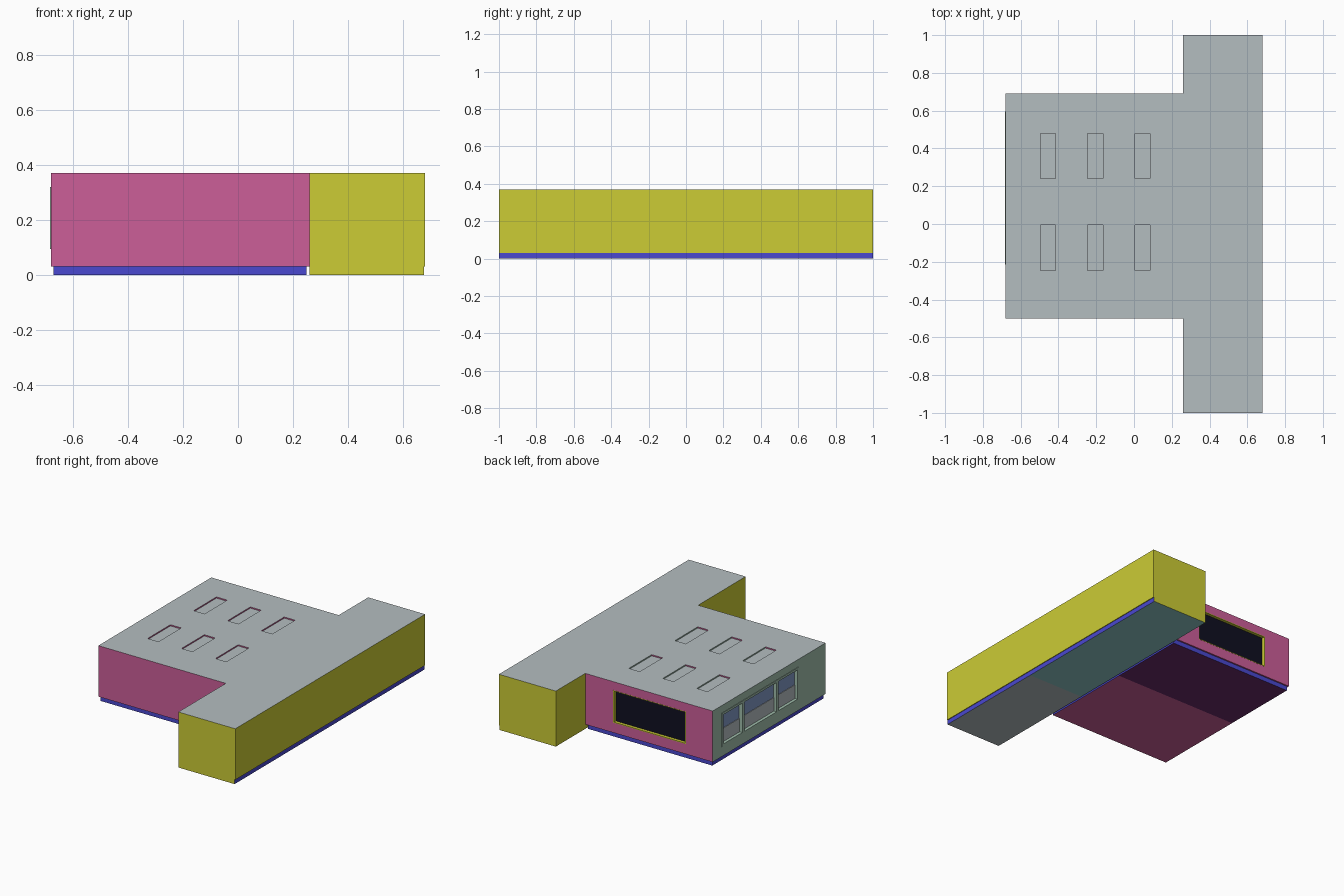
import bpy, bmesh
from mathutils import Vector

if "Cube" in bpy.data.objects:
    bpy.data.objects.remove(bpy.data.objects["Cube"])


def material(name, rgb):
    m = bpy.data.materials.new(name)
    lin = [((c / 255 + 0.055) / 1.055) ** 2.4 for c in rgb]
    m.diffuse_color = (*lin, 1)
    m.use_nodes = True
    m.node_tree.nodes["Principled BSDF"].inputs["Base Color"].default_value = m.diffuse_color
    return m


MATS = {
    "grey": material("roof grey", (180, 189, 192)),
    "pink": material("wall pink", (204, 94, 153)),
    "yellow": material("wing yellow", (204, 204, 53)),
    "blue": material("plinth blue", (74, 72, 208)),
    "green": material("window wall green", (160, 190, 172)),
    "black": material("opening black", (15, 15, 32)),
    "teal": material("floor teal", (141, 198, 198)),
    "purple": material("floor purple", (104, 43, 104)),
    "glass": material("glass blue", (130, 152, 198)),
}


def finish(name, bm, base, by_dir):
    """Make the object; colour faces by the direction they look in."""
    bmesh.ops.recalc_face_normals(bm, faces=bm.faces[:])
    names = [base] + sorted(set(by_dir.values()) - {base})
    for f in bm.faces:
        n = f.normal
        i = max(range(3), key=lambda k: abs(n[k]))
        key = ("+" if n[i] > 0 else "-") + "xyz"[i]
        f.material_index = names.index(by_dir.get(key, base))
    me = bpy.data.meshes.new(name)
    bm.to_mesh(me)
    bm.free()
    for n in names:
        me.materials.append(MATS[n])
    ob = bpy.data.objects.new(name, me)
    bpy.context.collection.objects.link(ob)
    return ob


def box(name, lo, hi, base, by_dir={}):
    bm = bmesh.new()
    bmesh.ops.create_cube(bm, size=1)
    for v in bm.verts:
        v.co = Vector([lo[k] if v.co[k] < 0 else hi[k] for k in range(3)])
    return finish(name, bm, base, by_dir)


def panel(name, axis, a0, a1, u, v, holes, base, by_dir={}):
    """Flat slab across one axis, with rectangular holes (u0, u1, v0, v1)."""
    us = sorted({*u, *[h[0] for h in holes], *[h[1] for h in holes]})
    vs = sorted({*v, *[h[2] for h in holes], *[h[3] for h in holes]})
    others = [k for k in range(3) if k != axis]
    bm = bmesh.new()
    verts = {}

    def vert(p, q):
        if (p, q) not in verts:
            co = [0, 0, 0]
            co[axis], co[others[0]], co[others[1]] = a0, p, q
            verts[p, q] = bm.verts.new(co)
        return verts[p, q]

    for p0, p1 in zip(us, us[1:]):
        for q0, q1 in zip(vs, vs[1:]):
            p, q = (p0 + p1) / 2, (q0 + q1) / 2
            if not any(h[0] < p < h[1] and h[2] < q < h[3] for h in holes):
                bm.faces.new([vert(p0, q0), vert(p1, q0), vert(p1, q1), vert(p0, q1)])
    ext = bmesh.ops.extrude_face_region(bm, geom=bm.faces[:], use_keep_orig=True)
    for g in ext["geom"]:
        if isinstance(g, bmesh.types.BMVert):
            g.co[axis] = a1
    return finish(name, bm, base, by_dir)


X0, X1, X2 = -0.68, 0.26, 0.68      # left wall, wing joint, right wall
Y0, Y1 = -0.50, 0.69                # main block front and back
ZB, ZT = 0.03, 0.37                 # plinth top, roof top

# long wing with its base; the base is set back on the right side only
box("wing", (X1, -1, ZB), (X2, 1, ZT), "yellow", {"+z": "grey"})
for name, ya, yb, floor in (("wing_base_front", -1, -0.2, "grey"),
                            ("wing_base_back", -0.2, 1, "teal")):
    box(name, (X1, ya, 0), (0.675, yb, ZB), "yellow", {"+x": "blue", "-z": floor})

# main block core: its hidden faces show through the wall openings
box("main_core", (X0 + 0.02, Y0, ZB), (X1, Y1 - 0.02, ZT - 0.01), "pink",
    {"+y": "black", "-x": "glass"})

# main block plinth, set back below the walls
for name, ya, yb, floor in (("plinth_front", Y0 + 0.01, 0.15, "pink"),
                            ("plinth_back", 0.15, Y1 - 0.01, "purple")):
    box(name, (X0 + 0.01, ya, 0), (X1 - 0.012, yb, ZB), "blue", {"-z": floor})

# roof with six shallow skylight recesses
skylights = [(x - 0.04, x + 0.04, y - 0.12, y + 0.12)
             for x in (-0.455, -0.205, 0.045) for y in (-0.125, 0.36)]
panel("roof", 2, ZT - 0.01, ZT, (X0, X1), (Y0, Y1), skylights, "pink",
      {"+z": "grey", "-x": "green"})
for i, (xa, xb, ya, yb) in enumerate(skylights):
    box(f"skylight_{i + 1}", (xa, ya, ZT - 0.012), (xb, yb, ZT - 0.008), "grey")

# back wall with the wide dark opening
opening = (-0.48, 0.05, 0.10, 0.31)
panel("back_wall", 1, Y1 - 0.02, Y1, (X0, X1), (ZB, ZT - 0.01), [opening], "pink",
      {"-x": "green"})
panel("opening_trim", 1, Y1 - 0.019, Y1 + 0.001,
      (opening[0] - 0.003, opening[1] + 0.003), (opening[2] - 0.003, opening[3] + 0.003),
      [(opening[0] + 0.002, opening[1] - 0.002, opening[2] + 0.002, opening[3] - 0.002)],
      "yellow")

# left wall with the three-pane window
panes = [(a, b, 0.11, 0.305) for a, b in ((-0.20, 0.0), (0.022, 0.36), (0.382, 0.58))]
panel("window_wall", 0, X0, X0 + 0.02, (Y0, Y1 - 0.02), (ZB, ZT - 0.01), panes, "green",
      {"-y": "pink"})
panel("window_frame", 0, X0 - 0.003, X0 + 0.01, (-0.215, 0.595), (0.095, 0.32), panes, "green")

# lighter lower band of each pane
for i, (ya, yb, za, zb) in enumerate(panes):
    box(f"pane_lower_{i + 1}", (X0 + 0.017, ya, za), (X0 + 0.021, yb, 0.20), "grey")
